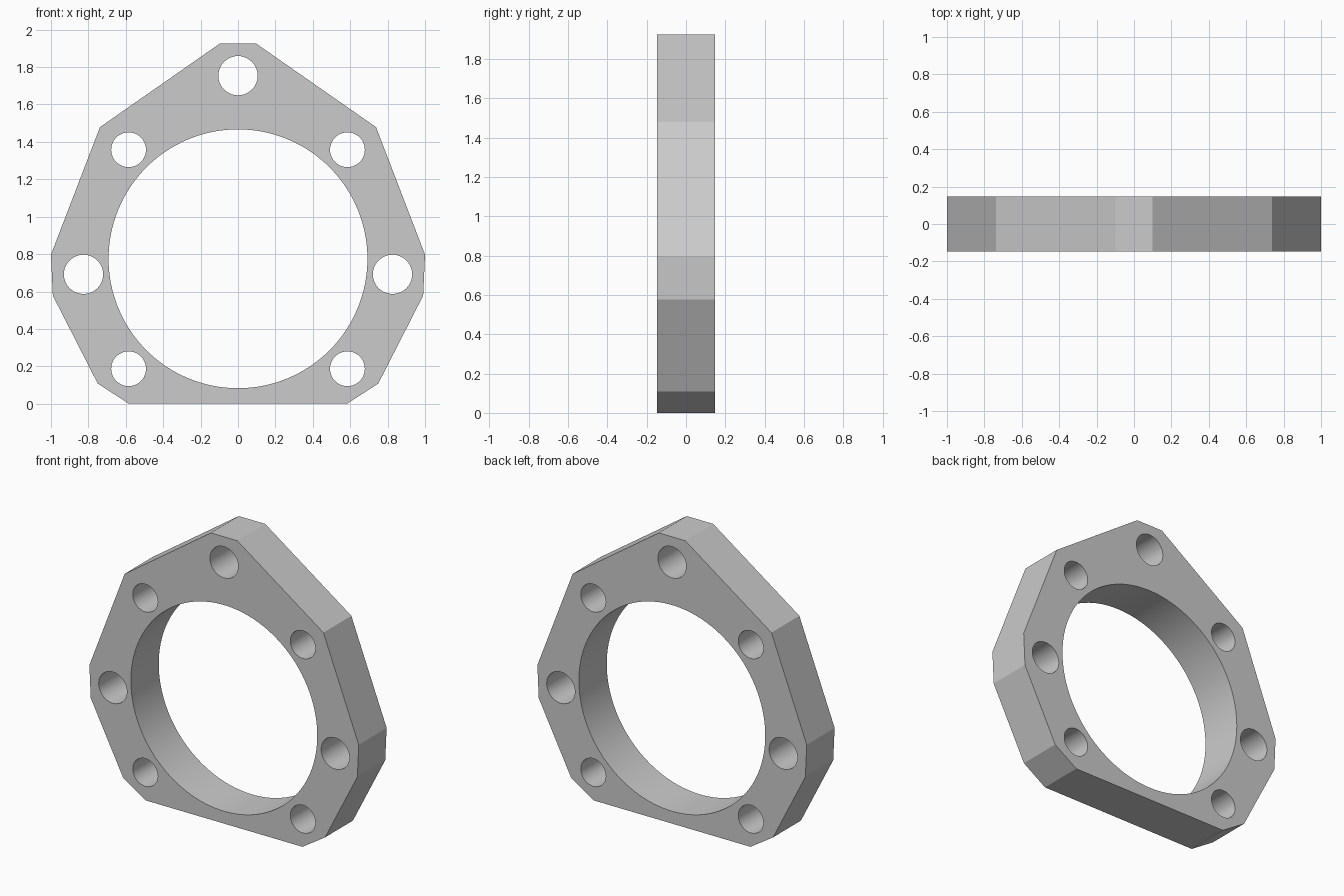
import bpy, bmesh, math
from mathutils import Vector

if "Cube" in bpy.data.objects:
    bpy.data.objects.remove(bpy.data.objects["Cube"])

HALF_DEPTH = 0.148

# Right half of the outer outline (x, z), mirrored for the left
right = [(0.098, 1.925), (0.738, 1.479), (1.0, 0.797),
         (0.99, 0.578), (0.75, 0.108), (0.583, 0.0)]
outline = right + [(-x, z) for x, z in reversed(right)]


def circle(cx, cz, r, n):
    return [(cx + r * math.cos(2 * math.pi * i / n),
             cz + r * math.sin(2 * math.pi * i / n)) for i in range(n)]


# Central bore and bolt holes
loops = [outline, circle(0, 0.775, 0.692, 128), circle(0, 1.754, 0.105, 48)]
for s in (-1, 1):
    loops.append(circle(s * 0.585, 1.358, 0.093, 48))
    loops.append(circle(s * 0.826, 0.692, 0.105, 48))
    loops.append(circle(s * 0.585, 0.187, 0.093, 48))

# Fill the profile with its holes, then extrude to full depth
bm = bmesh.new()
for pts in loops:
    vs = [bm.verts.new((x, -HALF_DEPTH, z)) for x, z in pts]
    for a, b in zip(vs, vs[1:] + vs[:1]):
        bm.edges.new((a, b))
bmesh.ops.triangle_fill(bm, use_beauty=True, use_dissolve=False,
                        edges=bm.edges[:], normal=(0, -1, 0))
ext = bmesh.ops.extrude_face_region(bm, geom=bm.faces[:], use_keep_orig=True)
moved = [g for g in ext["geom"] if isinstance(g, bmesh.types.BMVert)]
bmesh.ops.translate(bm, verts=moved, vec=Vector((0, 2 * HALF_DEPTH, 0)))
bmesh.ops.recalc_face_normals(bm, faces=bm.faces[:])

mesh = bpy.data.meshes.new("flange_plate")
bm.to_mesh(mesh)
bm.free()
plate = bpy.data.objects.new("flange_plate", mesh)
bpy.context.collection.objects.link(plate)

# Smooth hole walls, crisp outer edges
bpy.context.view_layer.objects.active = plate
plate.select_set(True)
bpy.ops.object.shade_smooth_by_angle(angle=math.radians(12))
# Outer facets and caps stay flat
for p in mesh.polygons:
    if len(p.vertices) == 3 or p.area > 0.02:
        p.use_smooth = False
